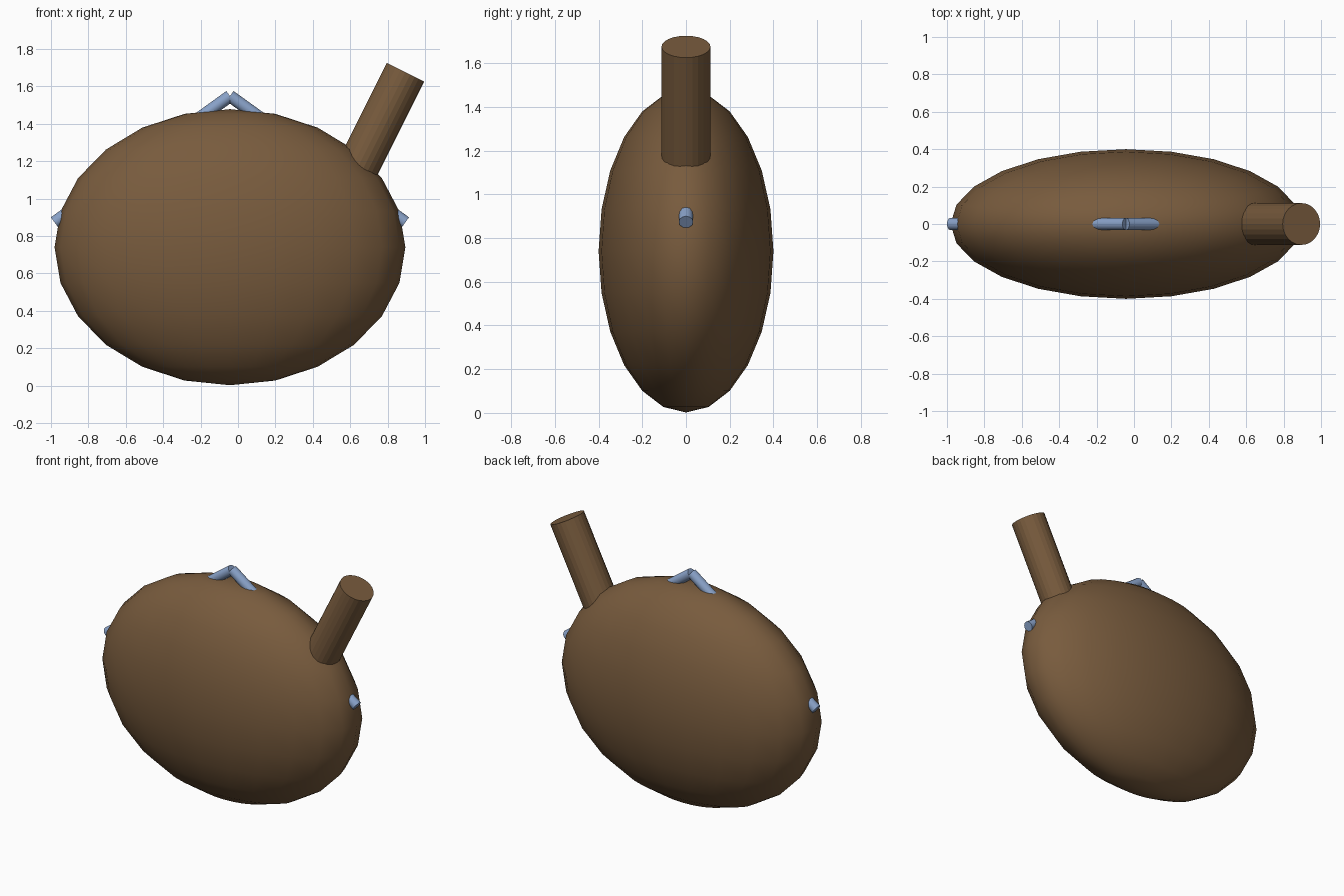
import bpy, math
from mathutils import Vector

if "Cube" in bpy.data.objects:
    bpy.data.objects.remove(bpy.data.objects["Cube"])

CX = -0.043          # centre line of the flask body


def material(name, rgb):
    m = bpy.data.materials.new(name)
    m.diffuse_color = (*rgb, 1.0)
    m.use_nodes = True
    m.node_tree.nodes["Principled BSDF"].inputs["Base Color"].default_value = m.diffuse_color
    return m


leather = material("brown leather", (0.188, 0.105, 0.047))
cord = material("blue cord", (0.25, 0.36, 0.58))


def rod(name, start, end, radius, sides, mat):
    """Closed cylinder running from start to end."""
    a, b = Vector(start), Vector(end)
    bpy.ops.mesh.primitive_cylinder_add(vertices=sides, radius=radius,
                                        depth=(b - a).length, location=(a + b) / 2)
    ob = bpy.context.object
    ob.rotation_euler = (b - a).to_track_quat('Z', 'Y').to_euler()
    ob.name = name
    ob.data.materials.append(mat)
    return ob


# Flattened round body
bpy.ops.mesh.primitive_uv_sphere_add(segments=24, ring_count=12, radius=1,
                                     location=(CX, 0, 0.74))
body = bpy.context.object
body.name = "flask_body"
body.scale = (0.938, 0.40, 0.738)
bpy.ops.object.transform_apply(location=False, rotation=False, scale=True)
bpy.ops.object.shade_smooth()
body.data.materials.append(leather)

# Slanted neck at the upper right
rod("neck", (0.615, 0, 1.115), (0.895, 0, 1.675), 0.112, 24, leather)

# Two straight cords through the body, meeting above the top
for side, label in ((-1, "left"), (1, "right")):
    ob = rod(label + "_cord", (CX + side * 0.938, 0, 0.873), (CX, 0, 1.548),
             0.033, 12, cord)
    bpy.ops.object.shade_smooth_by_angle(angle=math.radians(35))
